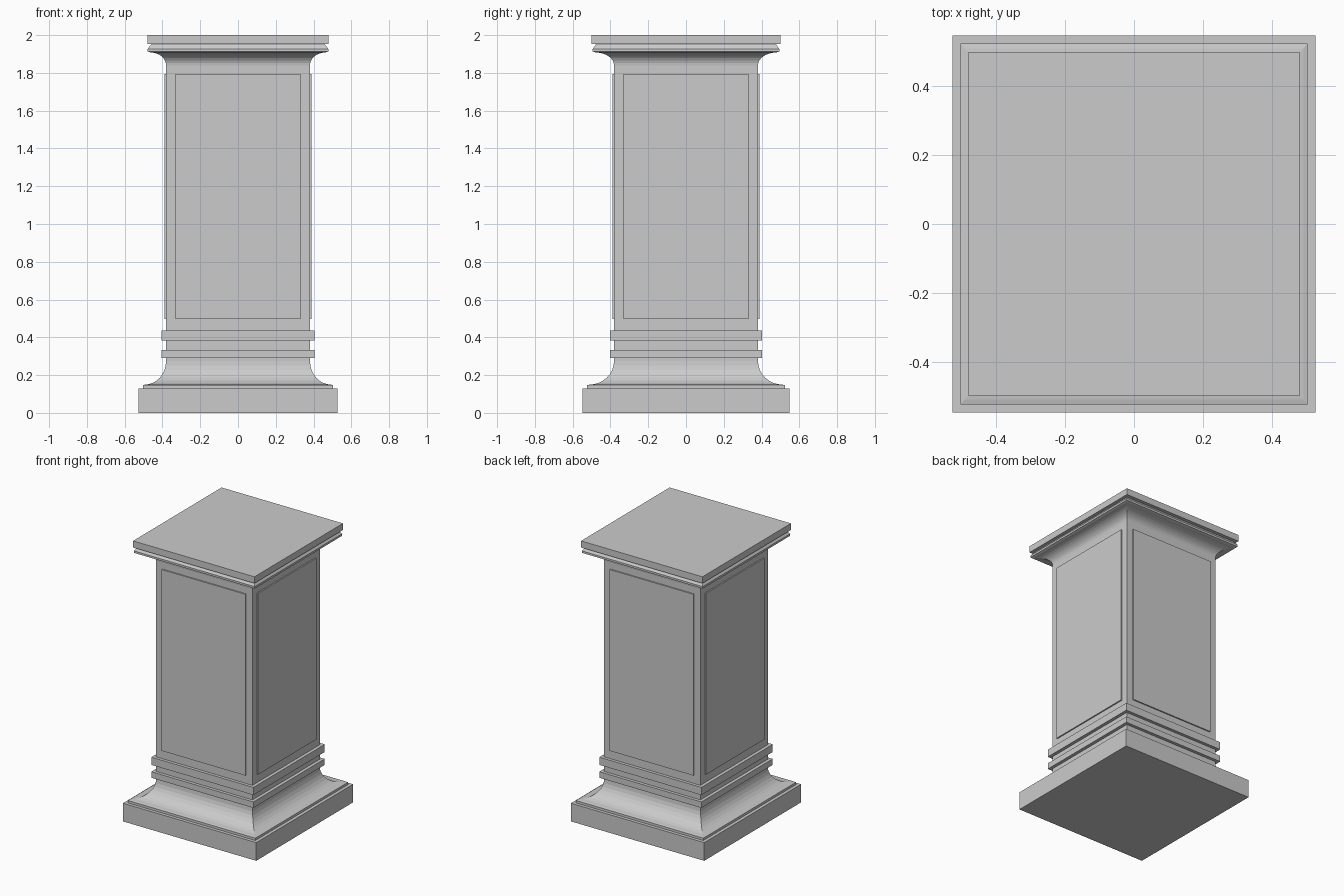
import bpy
import bmesh
import math

if "Cube" in bpy.data.objects:
    bpy.data.objects.remove(bpy.data.objects["Cube"])


def square_loft(name, profile):
    """Closed solid through rectangular rings given as (half x, half y, z)."""
    bm = bmesh.new()
    rings = [[bm.verts.new((sx * hx, sy * hy, z))
              for sx, sy in ((-1, -1), (1, -1), (1, 1), (-1, 1))]
             for hx, hy, z in profile]
    for lo, hi in zip(rings, rings[1:]):
        for i in range(4):
            j = (i + 1) % 4
            bm.faces.new((lo[i], lo[j], hi[j], hi[i]))
    bm.faces.new(rings[0][::-1])
    bm.faces.new(rings[-1])
    mesh = bpy.data.meshes.new(name)
    bm.to_mesh(mesh)
    bm.free()
    ob = bpy.data.objects.new(name, mesh)
    bpy.context.collection.objects.link(ob)
    return ob


def slab(name, hx, hy, z0, z1):
    return square_loft(name, [(hx, hy, z0), (hx, hy, z1)])


def cove(wide, narrow, z_wide, z_narrow, steps=8):
    """Concave quarter curve from the wide ring to the narrow ring."""
    pts = []
    for i in range(steps + 1):
        a = math.pi / 2 * i / steps
        t = 1 - math.sin(a)
        hx, hy = (n + (w - n) * t for w, n in zip(wide, narrow))
        pts.append((hx, hy, z_wide + (z_narrow - z_wide) * (1 - math.cos(a))))
    return pts


S = 0.381  # shaft half width

# Plinth and flared foot
slab("plinth", 0.527, 0.547, 0, 0.13)
square_loft("base_moulding",
            [(0.504, 0.524, 0.13), (0.504, 0.524, 0.147)]
            + cove((0.492, 0.51), (S, S), 0.15, 0.275) + [(S, S, 0.29)])

# Shaft with two square bands
slab("shaft", S, S, 0.29, 1.84)
for i, (z0, z1) in enumerate(((0.29, 0.333), (0.382, 0.437))):
    slab(f"band_{i + 1}", 0.404, 0.403, z0, z1)

# Raised panel on each face
for i, side in enumerate(("front", "right", "back", "left")):
    panel = slab(f"panel_{side}", 0.331, 0.015, 0.497, 1.793)
    a = i * math.pi / 2
    d = S - 0.006
    panel.location = (d * math.sin(a), -d * math.cos(a), 0)
    panel.rotation_euler.z = a

# Flared cornice with lip, then the cap
square_loft("cornice",
            [(S, S, 1.83)]
            + cove((0.463, 0.479), (S, S), 1.908, 1.84)[::-1]
            + [(0.478, 0.494, 1.913), (0.478, 0.494, 1.927),
               (0.458, 0.475, 1.953)])
slab("cap", 0.48, 0.50, 1.953, 2.0)
